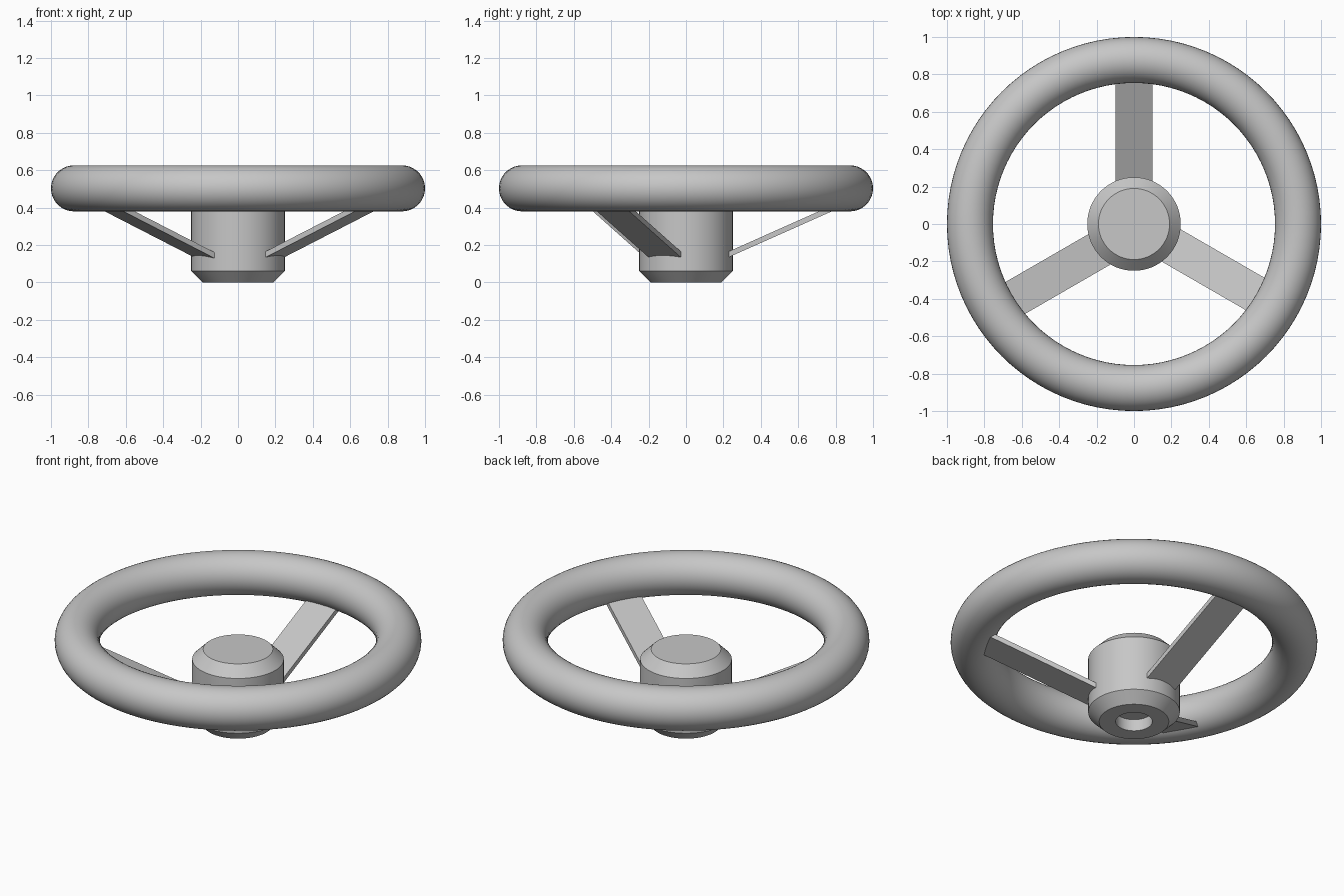
import bpy, bmesh, math
from mathutils import Matrix

if "Cube" in bpy.data.objects:
    bpy.data.objects.remove(bpy.data.objects["Cube"])

grey = bpy.data.materials.new("light grey")
grey.diffuse_color = (0.57, 0.57, 0.57, 1)
grey.use_nodes = True
grey.node_tree.nodes["Principled BSDF"].inputs["Base Color"].default_value = grey.diffuse_color


def finish(name, bm, smooth=True):
    bmesh.ops.recalc_face_normals(bm, faces=bm.faces)
    me = bpy.data.meshes.new(name)
    bm.to_mesh(me)
    bm.free()
    ob = bpy.data.objects.new(name, me)
    bpy.context.collection.objects.link(ob)
    me.materials.append(grey)
    if smooth:
        bpy.ops.object.select_all(action='DESELECT')
        ob.select_set(True)
        bpy.context.view_layer.objects.active = ob
        bpy.ops.object.shade_smooth_by_angle(angle=math.radians(30))
    return ob


def lathe(name, profile, steps, closed=False):
    """Spin an (r, z) profile around the z axis."""
    bm = bmesh.new()
    vs = [bm.verts.new((r, 0, z)) for r, z in profile]
    pairs = list(zip(vs, vs[1:]))
    if closed:
        pairs.append((vs[-1], vs[0]))
    es = [bm.edges.new(p) for p in pairs]
    bmesh.ops.spin(bm, geom=vs + es, axis=(0, 0, 1), cent=(0, 0, 0),
                   angle=math.tau, steps=steps)
    bmesh.ops.remove_doubles(bm, verts=bm.verts, dist=1e-4)
    return finish(name, bm)


# Rim: round tube ring
ring = [(0.877 + 0.123 * math.cos(a), 0.503 + 0.123 * math.sin(a))
        for a in (math.tau * i / 36 for i in range(36))]
lathe("rim", ring, 96, closed=True)

# Hub: chamfered cylinder with a blind shaft hole underneath
lathe("hub", [(0, 0.07), (0.1, 0.07), (0.1, 0), (0.19, 0), (0.25, 0.06),
              (0.25, 0.39), (0.19, 0.45), (0, 0.45)], 64)


# Spokes: thin flat bars sloping from hub up into the rim
def spoke(name, angle, shift=0.0):
    low = lambda r: 0.135 + 0.445 * (r - 0.229)
    bm = bmesh.new()
    outline = [(0.16, low(0.16)), (0.86, low(0.86)),
               (0.86, low(0.86) + 0.031), (0.16, low(0.16) + 0.031)]
    face = bm.faces.new([bm.verts.new((r, shift - 0.1, z)) for r, z in outline])
    ext = bmesh.ops.extrude_face_region(bm, geom=[face])
    bmesh.ops.translate(bm, vec=(0, 0.2, 0),
                        verts=[v for v in ext["geom"] if isinstance(v, bmesh.types.BMVert)])
    bm.transform(Matrix.Rotation(math.radians(angle), 4, 'Z'))
    finish(name, bm, smooth=False)


spoke("back_spoke", 90)
spoke("left_spoke", 210, 0.025)
spoke("right_spoke", 330)
